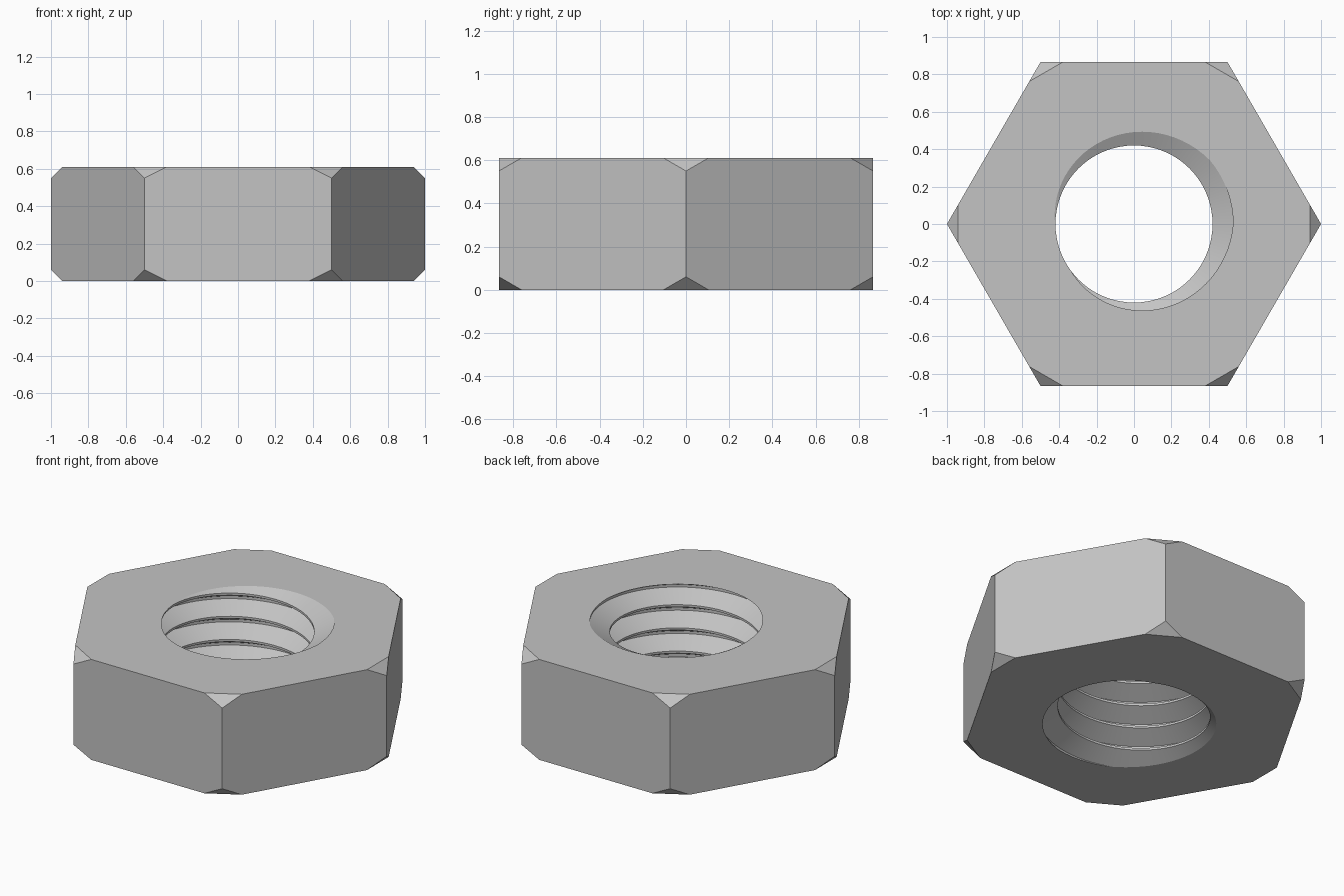
import bpy, bmesh
from math import sin, cos, radians, tau
from mathutils import Vector

cube = bpy.data.objects.get("Cube")
if cube:
    bpy.data.objects.remove(cube, do_unlink=True)

HEIGHT = 0.61
CHAMFER = 0.06
PITCH = 0.141
MINOR, MAJOR = 0.42, 0.53
STEPS = 72                 # segments per thread turn
ROOT_ANGLE = radians(20)   # where the groove meets the top face


def polar(r, a, z):
    return Vector((r * cos(a), r * sin(a), z))


def clip(bm, point, normal):
    """Cut away everything on the normal side of a plane."""
    geom = bm.verts[:] + bm.edges[:] + bm.faces[:]
    cut = bmesh.ops.bisect_plane(bm, geom=geom, dist=1e-6, plane_co=point,
                                 plane_no=normal, clear_outer=True)
    return [e for e in cut["geom_cut"] if isinstance(e, bmesh.types.BMEdge)]


# Hexagonal body with its corners cut off flat
hexagon = bmesh.new()
base = hexagon.faces.new([hexagon.verts.new(polar(1, i * tau / 6, 0)) for i in range(6)])
raised = bmesh.ops.extrude_face_region(hexagon, geom=[base], use_keep_orig=True)
top_verts = [v for v in raised["geom"] if isinstance(v, bmesh.types.BMVert)]
bmesh.ops.translate(hexagon, verts=top_verts, vec=(0, 0, HEIGHT))
for i in range(6):
    for z, side in ((0, -1), (HEIGHT, 1)):
        a = i * tau / 6
        edges = clip(hexagon, polar(1 - CHAMFER, a, z), polar(1, a, side))
        bmesh.ops.contextual_create(hexagon, geom=edges)
hexagon.normal_update()
caps = [f for f in hexagon.faces if abs(f.normal.z) > 0.99]
bmesh.ops.delete(hexagon, geom=caps, context="FACES_ONLY")
mesh = bpy.data.meshes.new("hex_nut")
hexagon.to_mesh(mesh)
hexagon.free()

# Internal thread: one groove profile swept up a helix, then trimmed
bm = bmesh.new()
profile = [(-0.453, MINOR), (-0.055, MAJOR), (0.055, MAJOR), (0.453, MINOR)]
turns = int(HEIGHT / PITCH) + 5
rows = []
for k in range(turns * STEPS):
    angle = ROOT_ANGLE + k * tau / STEPS
    z = HEIGHT + PITCH * (k / STEPS - turns + 3)
    rows.append([bm.verts.new(polar(r, angle, z + off * PITCH)) for off, r in profile])
for k in range(len(rows) - STEPS - 1):
    lower = rows[k] + rows[k + STEPS][:1]
    upper = rows[k + 1] + rows[k + 1 + STEPS][:1]
    for j in range(len(profile)):
        bm.faces.new((lower[j], lower[j + 1], upper[j + 1], upper[j]))
clip(bm, (0, 0, HEIGHT), (0, 0, 1))
clip(bm, (0, 0, 0), (0, 0, -1))
loose = [v for v in bm.verts if not v.link_faces]
bmesh.ops.delete(bm, geom=loose, context="VERTS")

# Join both and fill the flat faces between hexagon and hole
bm.from_mesh(mesh)
for z in (0, HEIGHT):
    rim = [e for e in bm.edges if e.is_boundary
           and all(abs(v.co.z - z) < 1e-4 for v in e.verts)]
    bmesh.ops.triangle_fill(bm, edges=rim, use_beauty=True, normal=(0, 0, 1))
bmesh.ops.recalc_face_normals(bm, faces=bm.faces[:])
bm.to_mesh(mesh)
bm.free()

# Plain grey metal
metal = bpy.data.materials.new("grey_metal")
metal.use_nodes = True
colour = (0.55, 0.55, 0.55, 1)
metal.diffuse_color = colour
metal.node_tree.nodes["Principled BSDF"].inputs["Base Color"].default_value = colour
mesh.materials.append(metal)

nut = bpy.data.objects.new("hex_nut", mesh)
bpy.context.collection.objects.link(nut)
bpy.context.view_layer.objects.active = nut
nut.select_set(True)
bpy.ops.object.shade_smooth_by_angle(angle=radians(25))
